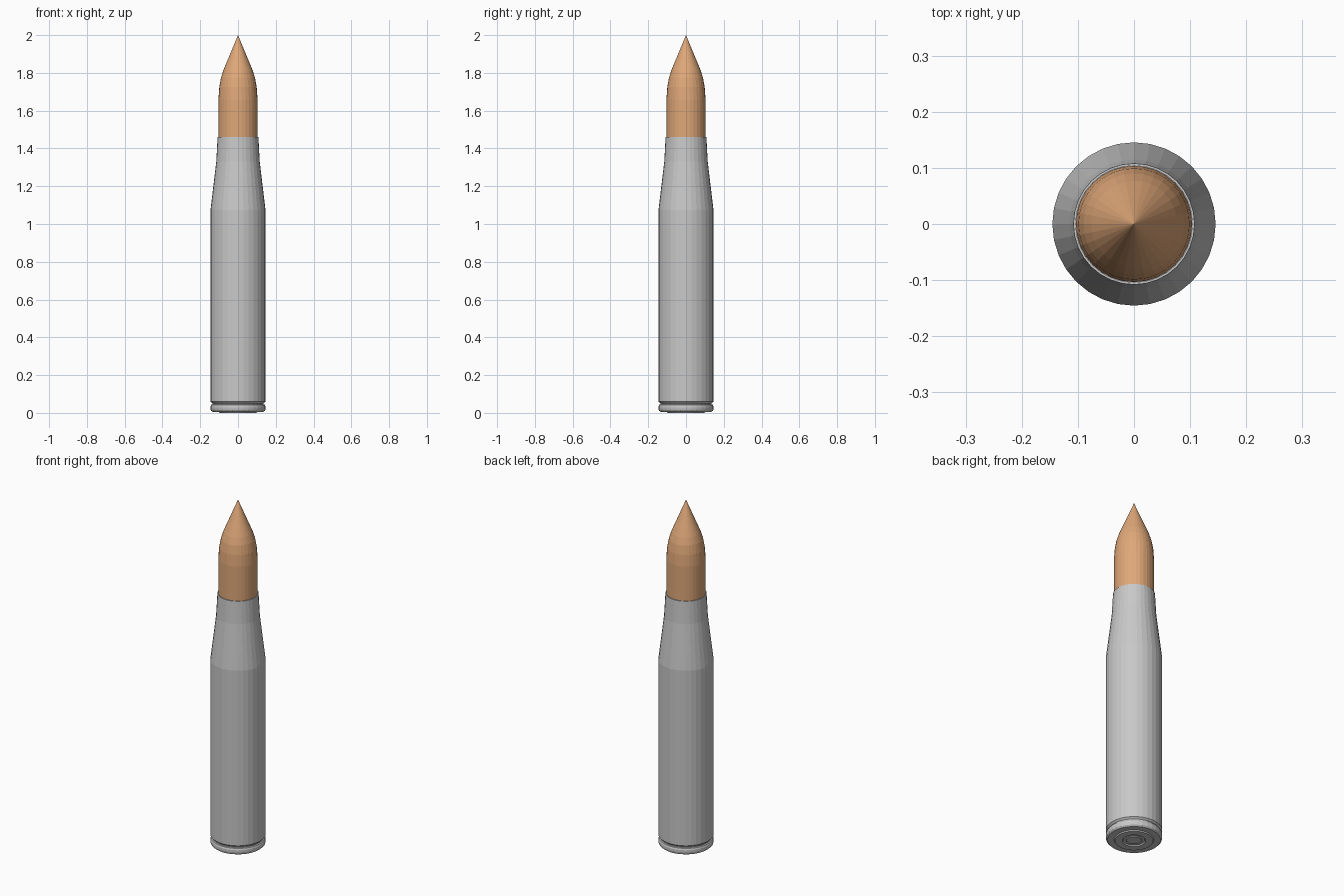
import bpy
import bmesh
import math

if "Cube" in bpy.data.objects:
    bpy.data.objects.remove(bpy.data.objects["Cube"])

SIDES = 32


def material(name, rgb):
    m = bpy.data.materials.new(name)
    m.diffuse_color = (*rgb, 1)
    m.use_nodes = True
    m.node_tree.nodes["Principled BSDF"].inputs["Base Color"].default_value = m.diffuse_color
    return m


def lathe(name, profile, mat):
    """Revolve (radius, z) points round the z axis; radius 0 makes a pole."""
    bm = bmesh.new()
    rings = []
    for r, z in profile:
        if r == 0:
            rings.append([bm.verts.new((0, 0, z))] * SIDES)
        else:
            rings.append([bm.verts.new((r * math.cos(math.tau * i / SIDES),
                                        r * math.sin(math.tau * i / SIDES), z))
                          for i in range(SIDES)])
    for low, high in zip(rings, rings[1:]):
        for i in range(SIDES):
            j = (i + 1) % SIDES
            corners = list(dict.fromkeys((low[i], low[j], high[j], high[i])))
            bm.faces.new(corners)
    bmesh.ops.recalc_face_normals(bm, faces=bm.faces)
    mesh = bpy.data.meshes.new(name)
    bm.to_mesh(mesh)
    bm.free()
    mesh.materials.append(mat)
    obj = bpy.data.objects.new(name, mesh)
    bpy.context.collection.objects.link(obj)
    return obj


steel = material("light grey metal", (0.58, 0.58, 0.58))
copper = material("copper", (0.74, 0.39, 0.19))

# Casing: base with shallow ring, rim, groove, body, shoulder, neck, mouth
lathe("casing", [
    (0, 0.006), (0.055, 0.006), (0.06, 0.0), (0.098, 0.0), (0.102, 0.006),
    (0.136, 0.006), (0.1435, 0.013), (0.1455, 0.022), (0.1455, 0.034),
    (0.142, 0.043), (0.136, 0.045), (0.136, 0.051), (0.1455, 0.06),
    (0.1455, 1.075), (0.115, 1.33), (0.108, 1.46), (0.104, 1.46),
    (0.104, 1.40), (0, 1.40)], steel)

# Primer cap in the middle of the base
lathe("primer", [(0, 0.002), (0.038, 0.002), (0.042, 0.008), (0, 0.008)], steel)

# Pointed projectile seated in the neck
lathe("projectile", [
    (0, 1.40), (0.1035, 1.40), (0.1035, 1.66), (0.099, 1.725),
    (0.090, 1.775), (0.077, 1.815), (0, 2.0)], copper)
